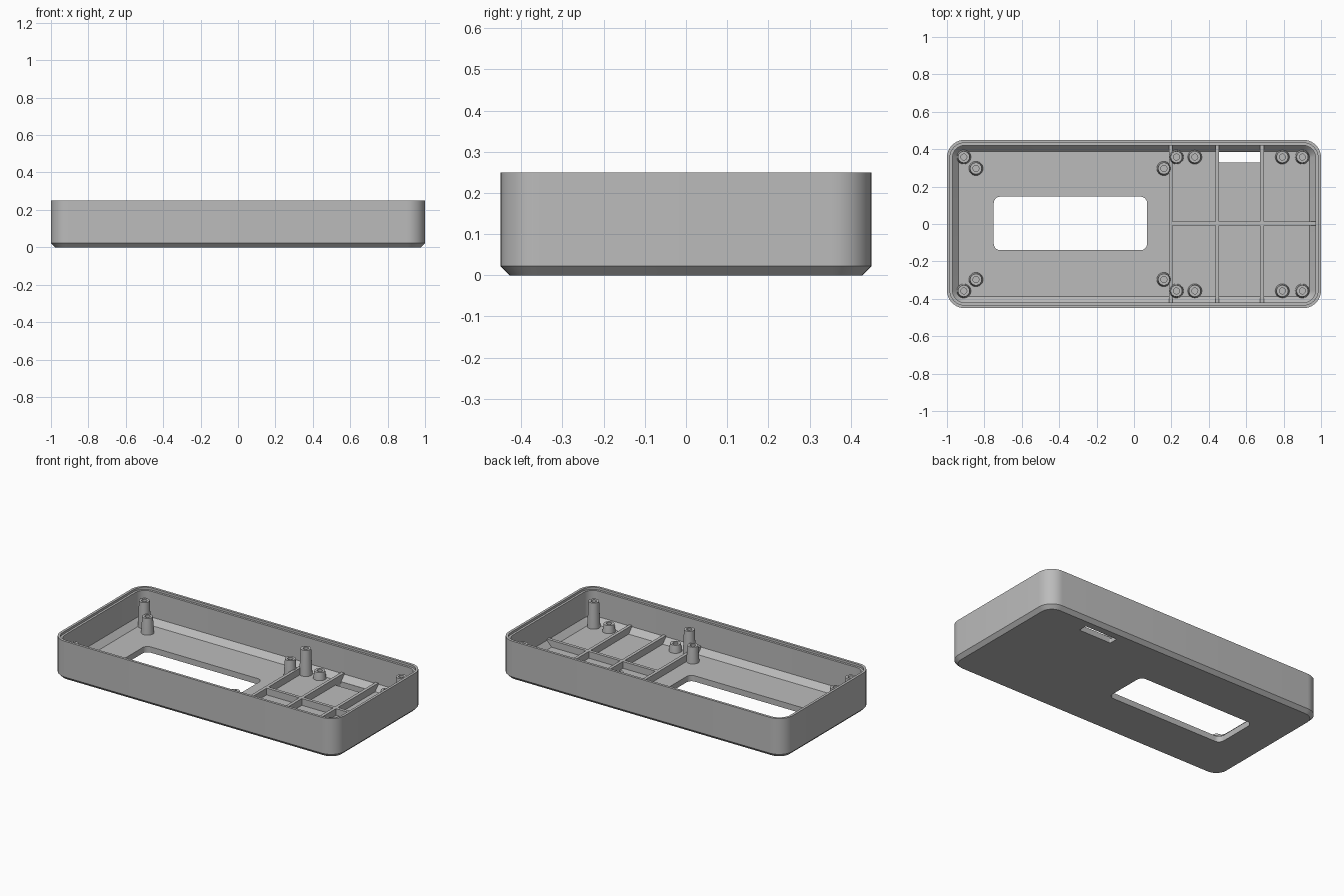
import bpy, bmesh, math

cube = bpy.data.objects.get("Cube")
if cube:
    bpy.data.objects.remove(cube, do_unlink=True)

FLOOR = 0.037
RIB_TOP = 0.08

grey = bpy.data.materials.new("plastic_grey")
grey.use_nodes = True
colour = (0.5, 0.5, 0.5, 1)
grey.diffuse_color = colour
grey.node_tree.nodes["Principled BSDF"].inputs["Base Color"].default_value = colour


def rounded_rect(hx, hy, r, z, cx=0, cy=0, steps=10):
    """Points of a rounded rectangle, anticlockwise."""
    points = []
    for quarter, (sx, sy) in enumerate([(1, 1), (-1, 1), (-1, -1), (1, -1)]):
        for i in range(steps + 1):
            a = math.pi / 2 * (quarter + i / steps)
            points.append((cx + sx * (hx - r) + r * math.cos(a),
                           cy + sy * (hy - r) + r * math.sin(a), z))
    return points


def circle(r, z, cx, cy, sides=28):
    return [(cx + r * math.cos(2 * math.pi * i / sides),
             cy + r * math.sin(2 * math.pi * i / sides), z) for i in range(sides)]


def loft(name, loops, smooth=True):
    """Closed solid skinned through equal-length loops and capped at both ends."""
    bm = bmesh.new()
    rings = [[bm.verts.new(p) for p in loop] for loop in loops]
    n = len(rings[0])
    for low, high in zip(rings, rings[1:]):
        for i in range(n):
            j = (i + 1) % n
            bm.faces.new((low[i], low[j], high[j], high[i]))
    bm.faces.new(rings[0][::-1])
    bm.faces.new(rings[-1])
    bmesh.ops.recalc_face_normals(bm, faces=bm.faces)
    mesh = bpy.data.meshes.new(name)
    bm.to_mesh(mesh)
    bm.free()
    mesh.materials.append(grey)
    obj = bpy.data.objects.new(name, mesh)
    bpy.context.collection.objects.link(obj)
    if smooth:
        shade(obj)
    return obj


def activate(obj):
    bpy.ops.object.select_all(action='DESELECT')
    obj.select_set(True)
    bpy.context.view_layer.objects.active = obj


def shade(obj):
    activate(obj)
    bpy.ops.object.shade_smooth_by_angle(angle=math.radians(30))


def cut(target, cutter):
    cutter.hide_render = True
    mod = target.modifiers.new("opening", 'BOOLEAN')
    mod.operation = 'DIFFERENCE'
    mod.solver = 'EXACT'
    mod.object = cutter
    activate(target)
    bpy.ops.object.modifier_apply(modifier=mod.name)
    bpy.data.objects.remove(cutter, do_unlink=True)


# Tray shell: (inset, height) from the underside, over the stepped rim, to the floor
profile = [(0.022, 0), (0, 0.022), (0, 0.25), (0.016, 0.25), (0.016, 0.236),
           (0.03, 0.236), (0.03, FLOOR + 0.035), (0.063, FLOOR)]
tray = loft("tray_shell", [rounded_rect(1 - d, 0.45 - d, 0.095 - d, z)
                           for d, z in profile], smooth=False)

# Display window and cable slot through the floor
cut(tray, loft("window_cutter", [rounded_rect(0.41, 0.143, 0.035, z, -0.34, 0.003)
                                 for z in (-0.1, 0.15)], smooth=False))
cut(tray, loft("slot_cutter", [rounded_rect(0.114, 0.028, 0.006, z, 0.566, 0.358)
                               for z in (-0.1, 0.15)], smooth=False))
shade(tray)


def rib(name, cx, cy, hx, hy):
    loft(name, [[(cx + sx * hx, cy + sy * hy, z)
                 for sx, sy in ((1, 1), (-1, 1), (-1, -1), (1, -1))]
                for z in (FLOOR - 0.01, RIB_TOP)], smooth=False)


# Stiffening ribs
for i, x in enumerate((0.197, 0.445, 0.685)):
    rib(f"cross_rib_{i + 1}", x, 0, 0.01, 0.425)
rib("long_rib", 0.588, 0.003, 0.385, 0.01)


# Hollow screw posts, mirrored front to back
posts = {
    "tall_post": (0.2, 0.358, (-0.91, 0.227, 0.9)),
    "middle_post": (0.14, 0.297, (-0.845, 0.16)),
    "short_post": (0.085, 0.358, (0.325, 0.793)),
}
for name, (top, y, places) in posts.items():
    for x in places:
        for side, label in ((1, "back"), (-1, "front")):
            shape = [(0.038, FLOOR - 0.01), (0.038, FLOOR), (0.031, top),
                     (0.016, top), (0.016, max(top - 0.08, FLOOR + 0.005))]
            loft(f"{name}_{label}", [circle(r, z, x, side * y) for r, z in shape])
